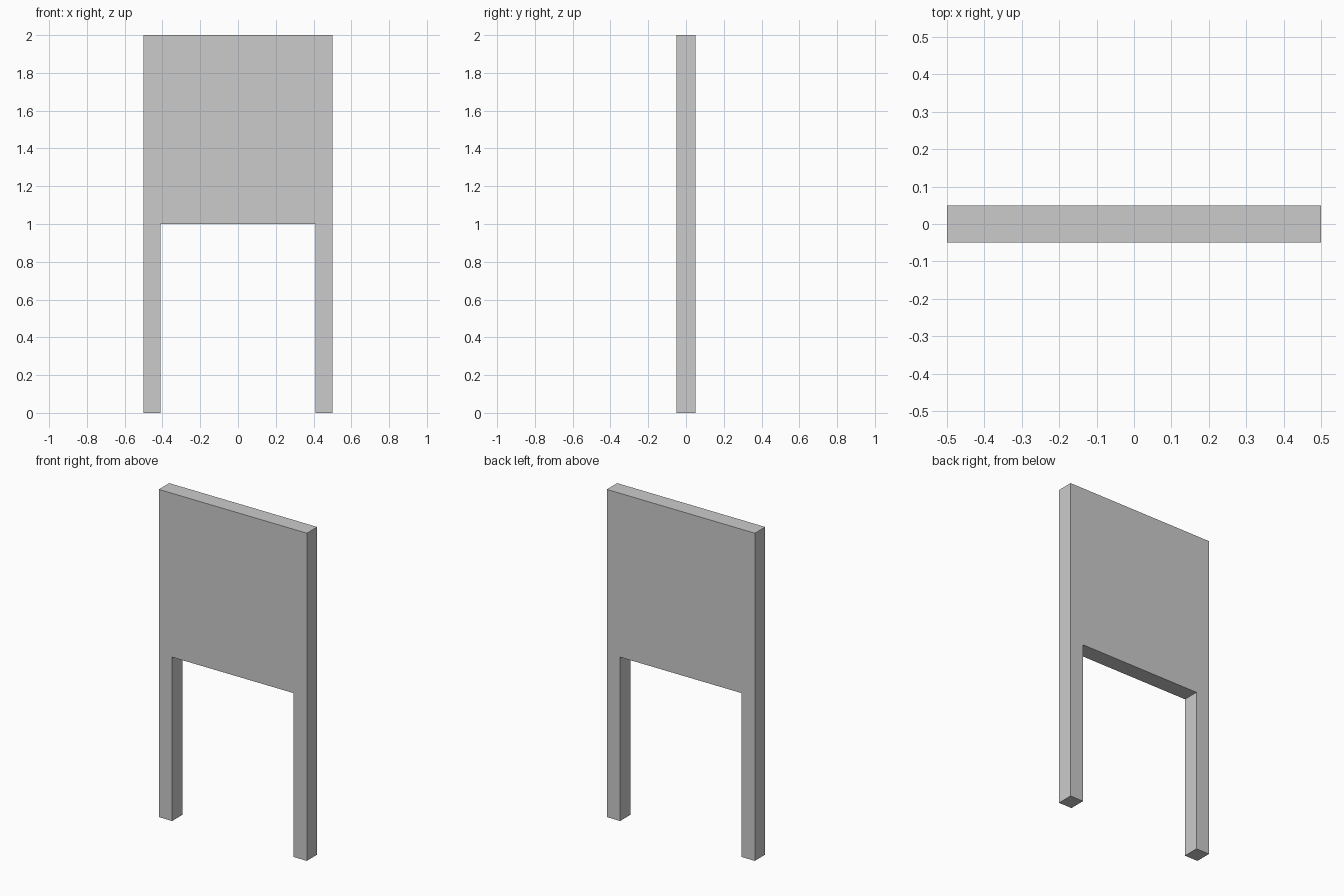
import bpy
import bmesh

if "Cube" in bpy.data.objects:
    bpy.data.objects.remove(bpy.data.objects["Cube"])

HALF_WIDTH, HALF_DEPTH = 0.5, 0.05
LEG_INNER, PANEL_BOTTOM, TOP = 0.41, 1.0, 2.0

# Right half of the front outline, mirrored to give the full panel with two legs
right = [(LEG_INNER, PANEL_BOTTOM), (LEG_INNER, 0), (HALF_WIDTH, 0), (HALF_WIDTH, TOP)]
outline = right + [(-x, z) for x, z in reversed(right)]

# Extrude the outline through the board thickness
bm = bmesh.new()
face = bm.faces.new([bm.verts.new((x, -HALF_DEPTH, z)) for x, z in outline])
result = bmesh.ops.extrude_face_region(bm, geom=[face])
moved = [v for v in result["geom"] if isinstance(v, bmesh.types.BMVert)]
bmesh.ops.translate(bm, verts=moved, vec=(0, 2 * HALF_DEPTH, 0))
bmesh.ops.recalc_face_normals(bm, faces=bm.faces)

mesh = bpy.data.meshes.new("panel_with_legs")
bm.to_mesh(mesh)
bm.free()
bpy.context.collection.objects.link(bpy.data.objects.new("panel_with_legs", mesh))
